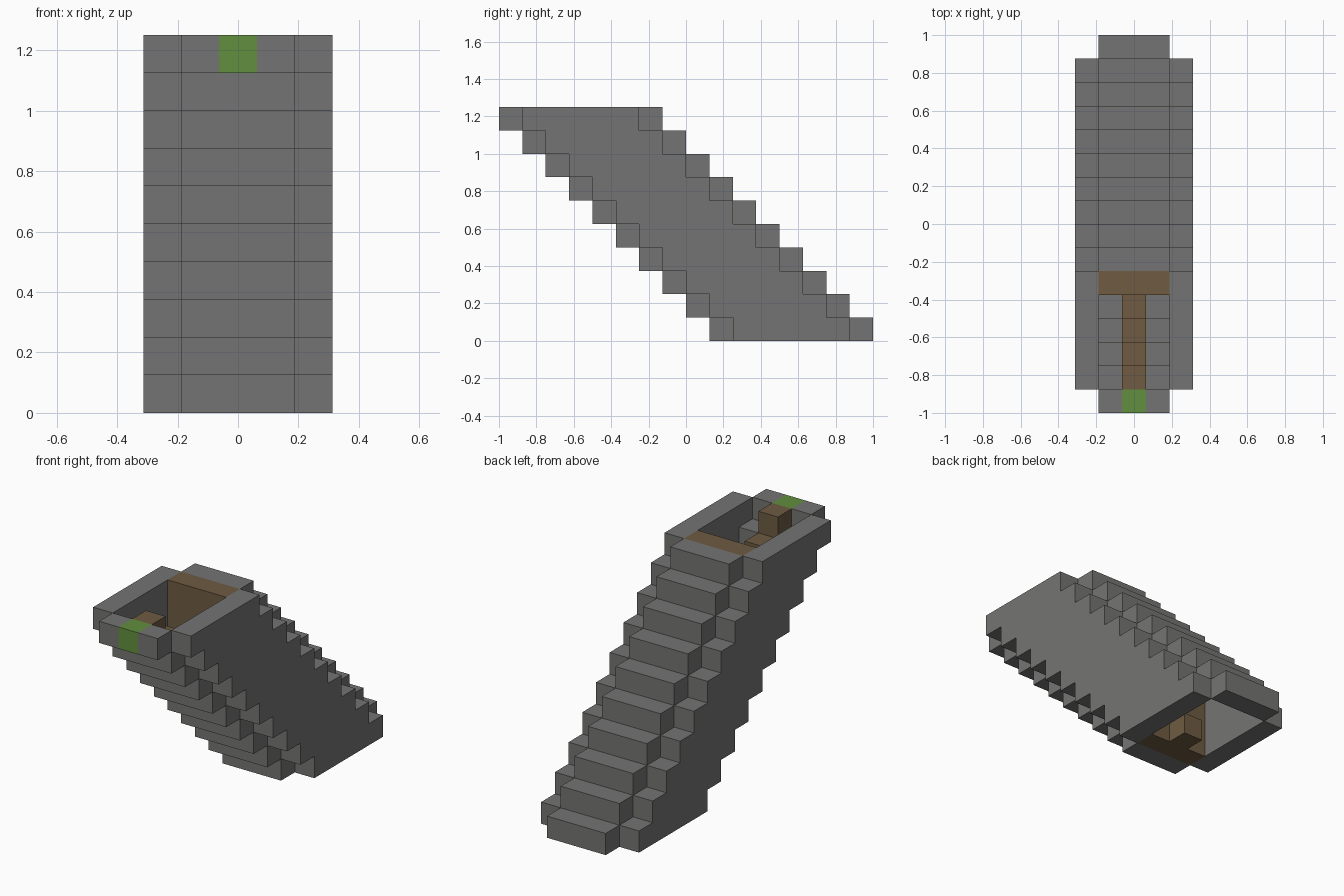
import bpy
import bmesh

U = 0.125      # one block
LAYERS = 10    # layers, counted from the top down

if "Cube" in bpy.data.objects:
    bpy.data.objects.remove(bpy.data.objects["Cube"], do_unlink=True)


def material(name, rgb):
    m = bpy.data.materials.new(name)
    m.use_nodes = True
    m.diffuse_color = (*rgb, 1)
    m.node_tree.nodes["Principled BSDF"].inputs["Base Color"].default_value = (*rgb, 1)
    return m


STONE = material("grey stone", (0.175, 0.175, 0.172))
WOOD = material("brown wood", (0.158, 0.105, 0.055))
MOSS = material("green marker", (0.12, 0.275, 0.05))


def point(x, y, z):
    """Block grid position to model space."""
    return ((x - 2.5) * U, (y - 8) * U, z * U)


def prism(name, x0, x1, outline, mat):
    """Extrude a (y, z) outline in block units from x0 to x1."""
    bm = bmesh.new()
    face = bm.faces.new([bm.verts.new(point(x0, y, z)) for y, z in outline])
    new = bmesh.ops.extrude_face_region(bm, geom=[face])["geom"]
    moved = [v for v in new if isinstance(v, bmesh.types.BMVert)]
    bmesh.ops.translate(bm, verts=moved, vec=((x1 - x0) * U, 0, 0))
    bmesh.ops.recalc_face_normals(bm, faces=bm.faces)
    mesh = bpy.data.meshes.new(name)
    bm.to_mesh(mesh)
    bm.free()
    mesh.materials.append(mat)
    obj = bpy.data.objects.new(name, mesh)
    bpy.context.scene.collection.objects.link(obj)
    return obj


def box(name, x0, x1, y0, y1, z0, z1, mat):
    return prism(name, x0, x1, [(y0, z0), (y1, z0), (y1, z1), (y0, z1)], mat)


# Side walls: slanted slabs with stepped front and back edges
front_edge, back_edge = [], []
for k in range(LAYERS):
    top = LAYERS - k
    front_edge += [(k + 1, top), (k + 1, top - 1)]
    back_edge += [(k + 6, top), (k + 6, top - 1)]
outline = front_edge + back_edge[::-1]
for side, x in (("right", 0), ("left", 4)):
    prism(side + "_side_wall", x, x + 1, outline, STONE)

# Front and back walls: one step per layer
for k in range(LAYERS):
    z = LAYERS - 1 - k
    if k:
        box(f"front_step_{k}", 1, 4, k, k + 1, z, z + 1, STONE)
    box(f"back_step_{k}", 1, 4, k + 6, k + 7, z, z + 1, STONE)

# Top front step carries the green marker in its middle
top = LAYERS - 1
box("front_lip_right", 1, 2, 0, 1, top, LAYERS, STONE)
box("front_lip_left", 3, 4, 0, 1, top, LAYERS, STONE)
box("green_marker", 2, 3, 0, 1, top, LAYERS, MOSS)

# Wooden panels closing the shaft near each opening
box("upper_panel", 1, 4, 5, 6, 5, LAYERS, WOOD)
box("lower_panel", 1, 4, 10, 11, 0, 5, WOOD)

# Wooden rail stepping down inside the top opening
for k in range(4):
    z = LAYERS - 1 - k
    box(f"rail_step_{k}", 2, 3, k + 1, k + 2, z, z + 1, WOOD)
box("lower_rail_step", 2, 3, 11, 12, 0, 1, WOOD)
